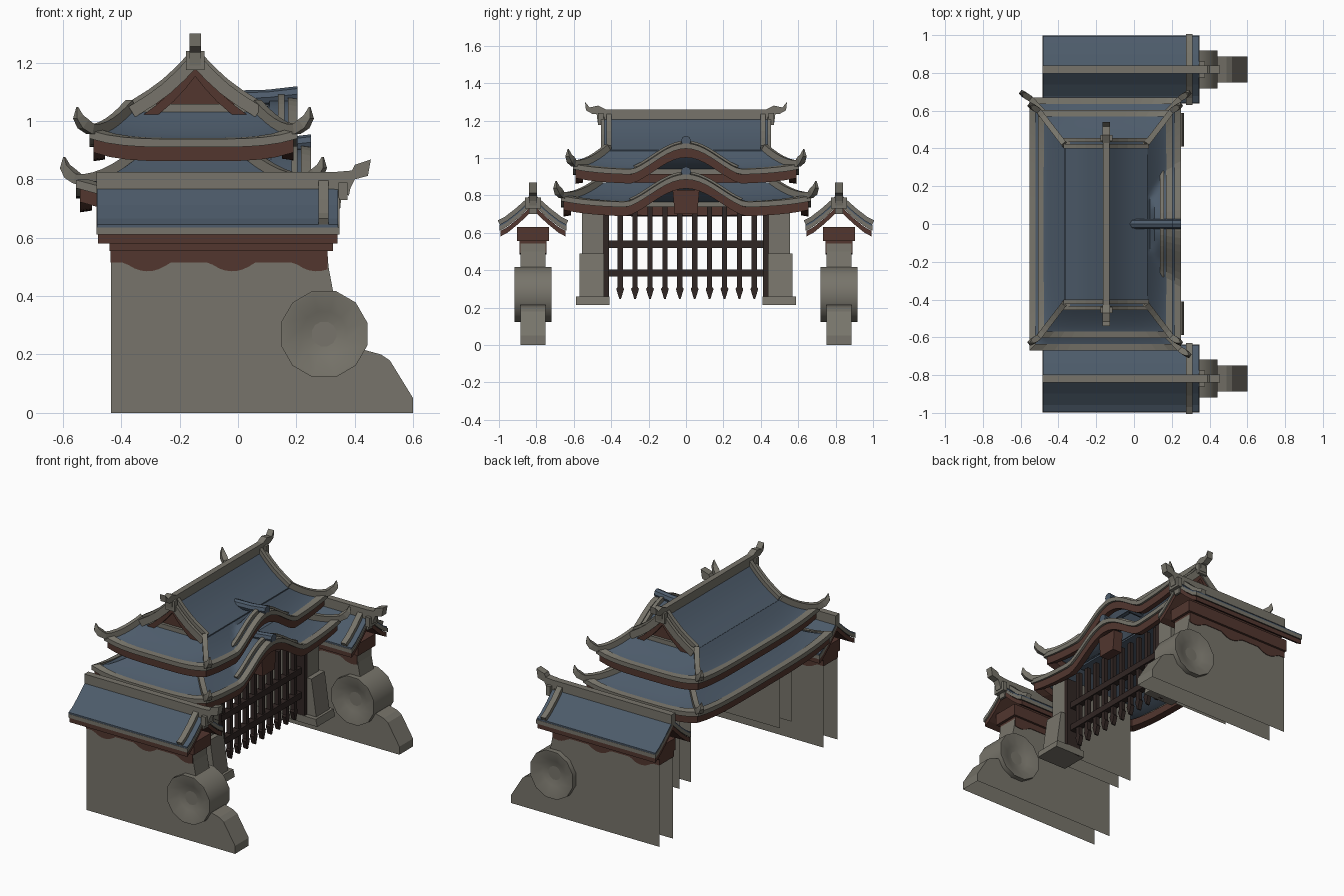
import bpy, bmesh, math
from mathutils import Vector as V

if "Cube" in bpy.data.objects:
    bpy.data.objects.remove(bpy.data.objects["Cube"])


def material(name, rgb):
    m = bpy.data.materials.new(name)
    m.diffuse_color = (*rgb, 1)
    m.use_nodes = True
    m.node_tree.nodes["Principled BSDF"].inputs["Base Color"].default_value = m.diffuse_color
    return m


TILE = material("blue roof tile", (.074, .105, .145))
STONE = material("grey stone", (.185, .175, .145))
RED = material("red brown wood", (.085, .037, .028))
DARK = material("dark gate wood", (.03, .019, .017))


def loft(name, rings, mat, caps=True, wrap=False, closed=True, up=False, drop=None, smooth=False):
    """Skin a list of equal point rings; optionally delete faces facing given directions."""
    bm = bmesh.new()
    vs = [[bm.verts.new(p) for p in r] for r in rings]
    n = len(rings[0])
    pairs = list(zip(vs, vs[1:])) + ([(vs[-1], vs[0])] if wrap else [])
    for a, b in pairs:
        for i in range(n if closed else n - 1):
            j = (i + 1) % n
            bm.faces.new((a[i], a[j], b[j], b[i]))
    if caps:
        bm.faces.new(vs[0])
        bm.faces.new(vs[-1])
    bmesh.ops.recalc_face_normals(bm, faces=bm.faces)
    bm.normal_update()
    if up and sum(f.normal.z for f in bm.faces) < 0:
        bmesh.ops.reverse_faces(bm, faces=bm.faces)
    for d in drop or []:
        bad = [f for f in bm.faces if f.normal.dot(V(d)) > .98]
        bmesh.ops.delete(bm, geom=bad, context='FACES')
    me = bpy.data.meshes.new(name)
    bm.to_mesh(me)
    bm.free()
    me.materials.append(mat)
    ob = bpy.data.objects.new(name, me)
    bpy.context.collection.objects.link(ob)
    if smooth:
        bpy.ops.object.select_all(action='DESELECT')
        bpy.context.view_layer.objects.active = ob
        ob.select_set(True)
        bpy.ops.object.shade_smooth_by_angle(angle=.6)
    return ob


def prism(name, pts, axis, a, b, mat, **kw):
    put = {'x': lambda p, t: (t, p[0], p[1]), 'y': lambda p, t: (p[0], t, p[1])}[axis]
    return loft(name, [[put(p, t) for p in pts] for t in (a, b)], mat, **kw)


def box(name, x0, x1, y0, y1, z0, z1, mat, **kw):
    return prism(name, [(y0, z0), (y1, z0), (y1, z1), (y0, z1)], 'x', x0, x1, mat, **kw)


def beam(name, path, w, h, mat, taper=None):
    """Rectangular bar swept along a path; the path runs along its centre."""
    path, rings = [V(p) for p in path], []
    for i, p in enumerate(path):
        t = (path[min(i + 1, len(path) - 1)] - path[max(i - 1, 0)]).normalized()
        side = t.cross(V((0, 0, 1))).normalized()
        upv = side.cross(t)
        k = taper[i] if taper else 1
        rings.append([p + side * a * w * k / 2 + upv * b * h * k / 2
                      for a, b in ((-1, -1), (1, -1), (1, 1), (-1, 1))])
    return loft(name, rings, mat)


# ---------- flanking walls with drums and tiled copings ----------
WALL = [(-.435, 0), (.6, 0), (.6, .05), (.52, .18), (.49, .2), (.435, .215), (.38, .33),
        (.325, .42), (.31, .5), (.305, .57), (-.435, .57)]
SLOPE = [(0, .785), (.08, .712), (.14, .665), (.178, .645)]
WALL_FINIAL = [(.33, .825), (.39, .83), (.40, .85), (.455, .868), (.445, .812), (.40, .80),
               (.385, .77), (.38, .745), (.355, .75), (.35, .70), (.335, .70), (.33, .78)]
for s in (-1, 1):
    c = s * .818
    prism("side_wall", WALL, 'y', c - .068, c + .068, STONE, drop=[(0, 0, -1), (-1, 0, 0)])
    # dished drum
    prof = [(.002, -.06), (.08, -.075), (.145, -.1), (.153, -.1),
            (.153, .1), (.145, .1), (.08, .075), (.002, .06)]
    loft("drum", [[(.295 + r * math.cos(a), c + y, .27 + r * math.sin(a))
                   for a in [(i + .5) * math.tau / 12 for i in range(12)]]
                  for r, y in prof], STONE, smooth=True)
    # scalloped timber band
    xs = [-.437 + .744 * i / 36 for i in range(37)]
    wave = [(x, .515 - .03 * max(0, math.cos(math.tau * (x + .31) / .29)) ** .7) for x in xs]
    prism("scalloped_band", wave + [(.307, .56), (-.437, .56)], 'y', c - .072, c + .072, RED)
    box("wall_cornice", -.44, .325, c - .086, c + .086, .555, .63, RED)

    def chevron(name, dz, th, shrink, x0, x1, mat):
        half = [(y * shrink, z + dz) for y, z in SLOPE]
        top = [(-y, z) for y, z in half[:0:-1]] + half
        prism(name, [(c + y, z) for y, z in top] + [(c + y, z - th) for y, z in top[::-1]],
              'x', x0, x1, mat)

    chevron("coping_tiles", 0, .012, 1, -.483, .343, TILE)
    chevron("coping_stone_edge", -.01, .024, 1.005, -.484, .347, STONE)
    chevron("coping_wood_edge", -.034, .03, .97, -.48, .34, RED)
    for k in (-1, 1):
        beam("coping_verge", [(.293, c + k * y * 1.02, z + .008) for y, z in SLOPE], .035, .03, STONE)
    box("coping_ridge", -.485, .36, c - .02, c + .02, .765, .825, STONE)
    prism("coping_finial", WALL_FINIAL, 'y', c - .022, c + .022, STONE)
    box("coping_finial_head", .345, .375, c - .042, c + .042, .73, .79, STONE)

# ---------- gate side walls, posts ----------
for s in (-1, 1):
    y0, y1 = sorted((s * .444, s * .556))
    box("gate_side_wall", -.345, .175, y0, y1, .215, .74, STONE, drop=[(0, 0, -1), (-1, 0, 0)])
    y0, y1 = sorted((s * .438, s * .57))
    prism("gate_buttress", [(.05, .25), (.24, .25), (.205, .49), (.05, .49)], 'y', y0, y1, STONE)
    y0, y1 = sorted((s * .41, s * .588))
    prism("gate_foot", [(.05, .215), (.265, .215), (.255, .26), (.05, .26)], 'y', y0, y1, STONE)
    y0, y1 = sorted((s * .412, s * .444))
    box("gate_jamb", .08, .175, y0, y1, .215, .72, DARK)

# ---------- portcullis ----------
for i in range(10):
    y = -.352 + i * .0797
    half = [(.014, .74), (.014, .31), (.021, .3), (.004, .245)]
    prism("gate_bar", [(y + a, z) for a, z in half] + [(y - a, z) for a, z in half[::-1]],
          'x', .12, .147, DARK)
for z in (.385, .54):
    box("gate_rail", .112, .155, -.43, .445, z - .02, z + .02, DARK)
prism("gable_pendant", [(-.06, .70), (.06, .70), (.072, .83), (-.072, .83)], 'x', .15, .215, RED)

# ---------- two curved roofs with arched front gables ----------
CX = -.1525
N, M = 12, 36
UNIT = ([(1, -1 + 2 * i / M) for i in range(M)] + [(1 - 2 * i / N, 1) for i in range(N)]
        + [(-1, 1 - 2 * i / M) for i in range(M)] + [(-1 + 2 * i / N, -1) for i in range(N)])


def roof(name, hin, hout, zin, zout, apex, aw, lift, corners, cap):
    def arch(y):
        return zout - .01 + (apex - zout + .01) * (.5 + .5 * math.cos(math.pi * min(abs(y) / aw, 1)))

    def ring(t, inset=0, dz=0):
        hx = hin[0] + (hout[0] - hin[0]) * t - inset
        hy = hin[1] + (hout[1] - hin[1]) * t - inset
        pts = []
        for u, v in UNIT:
            z = zin + (zout - zin) * (1 - (1 - t) ** 1.4) + lift * t * t * min(abs(u), abs(v)) ** 4
            if u == 1 and t > .2:
                z = max(z, arch(v * hy))
            pts.append((CX + u * hx, v * hy, z + dz))
        return pts

    rings = [ring(t / 6) for t in range(7)]
    loft(name + "_tiles", rings, TILE, caps=False, up=True, smooth=True)
    if cap:
        box(name + "_top", CX - hin[0], CX + hin[0], -hin[1], hin[1], zin - .01, zin, TILE)
    # eave edging: stone lip over timber fascia
    loft(name + "_eave_stone", [ring(1, i, d) for i, d in
         ((-.004, .008), (-.004, -.02), (.03, -.02), (.03, .012))], STONE, caps=False, wrap=True)
    loft(name + "_eave_wood", [ring(1, i, d) for i, d in
         ((.01, -.02), (.01, -.068), (.05, -.062), (.05, -.015))], RED, caps=False, wrap=True)
    # hip ridges ending in upturned horns
    for su, sv in corners:
        idx = UNIT.index((su, sv))
        path = [V(r[idx]) + V((0, 0, .012)) for r in rings]
        end = path[-1]
        path += [end + V((su * .025, sv * .016, .018)), end + V((su * .042, sv * .028, .042)),
                 end + V((su * .045, sv * .03, .075))]
        beam(name + "_hip", path, .03, .035, STONE, [1] * 7 + [1.1, .8, .15])
    # arched gable: ridge roll and stone rib
    front = CX + hout[0]
    loft(name + "_arch_ridge", [[(x, .027 * math.cos(a), apex + z + .027 * math.sin(a))
         for a in [i * math.tau / 8 for i in range(8)]]
         for x, z in ((front - .26, .006), (front - .1, .01), (front + .004, .022))], TILE, smooth=True)
    w = aw * .78
    beam(name + "_arch_rib", [(front - .052, -w + w * i / 10, arch(-w + w * i / 10) + .008)
                              for i in range(21)], .022, .03, STONE)


ALL = [(1, 1), (1, -1), (-1, 1), (-1, -1)]
roof("lower_roof", (.2, .46), (.398, .665), .868, .755, .905, .38, .035, ALL[:3], True)
roof("upper_roof", (.215, .42), (.353, .6), 1.045, .93, 1.07, .35, .03, ALL, False)

# ---------- upper gabled roof ----------
G = [(0, 1.222), (.05, 1.168), (.1, 1.122), (.15, 1.085), (.217, 1.043)]
full = [(CX + .006 - d, z) for d, z in G[:0:-1]] + [(CX + .006 + d, z) for d, z in G]
prism("gabled_roof_tiles", full + [(x, z - .012) for x, z in full[::-1]], 'y', -.45, .45, TILE,
      smooth=True)
RX = CX + .006
FINIAL = [(.43, 1.26), (.47, 1.28), (.515, 1.27), (.54, 1.30), (.535, 1.255), (.50, 1.235),
          (.478, 1.235), (.472, 1.19), (.445, 1.19), (.43, 1.21)]
for s in (-1, 1):
    for k in (-1, 1):
        beam("gable_bargeboard", [(RX + k * d, s * .445, z - .012) for d, z in G], .02, .042, STONE)
        beam("gable_verge_ridge", [(RX + k * d, s * .412, z + .008) for d, z in G], .025, .035, STONE)
        beam("gable_inner_board", [(RX + k * d * .85, s * .437, z - .045) for d, z in G], .02, .03, RED)
    prism("gable_wall", [(RX - .2, 1.035), (RX + .2, 1.035), (RX + .1, 1.11), (RX, 1.21),
                         (RX - .1, 1.11)], 'y', s * .40, s * .42, RED)
    box("gable_sill", RX - .215, RX + .215, s * .425 - .012, s * .425 + .012, 1.03, 1.058, STONE)
    prism("ridge_finial", [(s * y, z) for y, z in FINIAL], 'x', RX - .02, RX + .02, STONE)
    box("ridge_finial_head", RX - .032, RX + .032, s * .455 - .015, s * .455 + .015, 1.175, 1.24, STONE)
box("main_ridge", RX - .018, RX + .018, -.45, .45, 1.205, 1.26, STONE)
